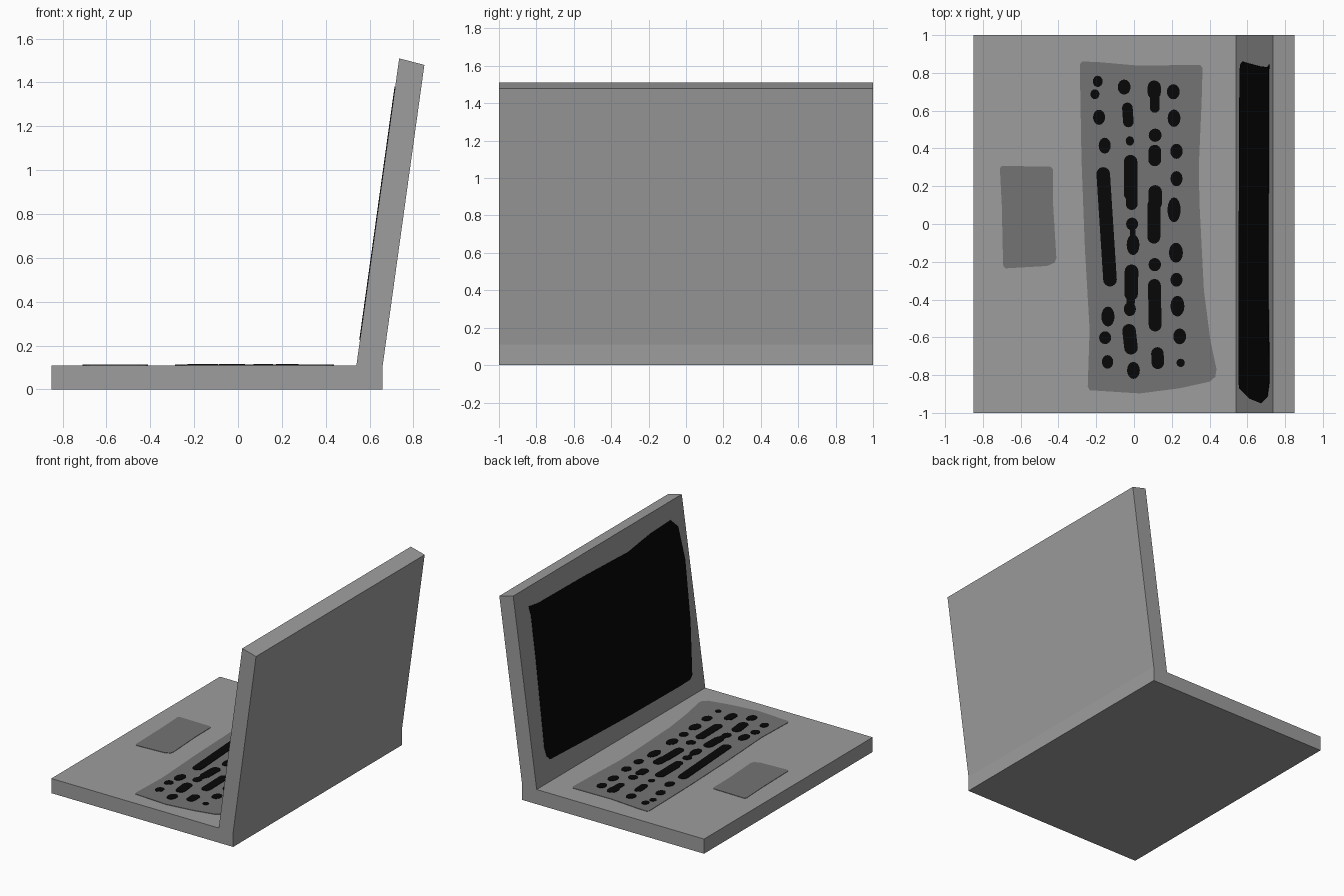
import bpy, bmesh, math
from mathutils import Vector


def material(name, value):
    m = bpy.data.materials.new(name)
    m.diffuse_color = (value, value, value, 1)
    return m


shell_grey = material("shell grey", 0.34)
panel_grey = material("panel grey", 0.175)
black = material("black", 0.002)


def add_prisms(name, outlines, mat, origin, u, v, low, high):
    """Extrude flat outlines, drawn in the u/v plane, along its normal."""
    origin, u, v = Vector(origin), Vector(u), Vector(v)
    n = u.cross(v).normalized()
    bm = bmesh.new()
    for pts in outlines:
        rings = [[bm.verts.new(origin + u * a + v * b + n * h) for a, b in pts]
                 for h in (low, high)]
        bm.faces.new(rings[0])
        bm.faces.new(rings[1])
        for i in range(len(pts)):
            j = (i + 1) % len(pts)
            bm.faces.new((rings[0][i], rings[0][j], rings[1][j], rings[1][i]))
    bmesh.ops.recalc_face_normals(bm, faces=bm.faces)
    mesh = bpy.data.meshes.new(name)
    bm.to_mesh(mesh)
    bm.free()
    mesh.materials.append(mat)
    ob = bpy.data.objects.new(name, mesh)
    bpy.context.collection.objects.link(ob)
    return ob


def capsule(x0, y0, x1, y1, rx, ry, steps=8):
    """Rounded key outline running from the upper point down to the lower."""
    pts = []
    for cx, cy, start in ((x0, y0, 0), (x1, y1, math.pi)):
        for i in range(steps + 1):
            t = start + math.pi * i / steps
            pts.append((cx + rx * math.cos(t), cy + ry * math.sin(t)))
    if (x0, y0) == (x1, y1):          # plain oval: drop the doubled points
        del pts[-1], pts[steps]
    return pts


# Shell: base and tilted lid in one side profile
profile = [(-0.85, 0), (0.66, 0), (0.66, 0.11), (0.85, 1.48),
           (0.735, 1.51), (0.54, 0.11), (-0.85, 0.11)]
add_prisms("laptop_shell", [profile], shell_grey,
           (0, 0, 0), (1, 0, 0), (0, 0, 1), -1, 1)

# Everything painted on the base lies in this plane
deck = ((0, 0, 0.11), (1, 0, 0), (0, 1, 0))

# Touchpad
touchpad = [(-.71, .295), (-.70, .308), (-.44, .303), (-.43, .29), (-.428, .1),
            (-.411, -.18), (-.42, -.205), (-.46, -.222), (-.68, -.235),
            (-.693, -.22), (-.70, .1)]
add_prisms("touchpad", [touchpad], panel_grey, *deck, -.001, .003)

# Keyboard panel with a wavy outline
keyboard = [(-.287, .845), (-.275, .86), (-.2, .858), (.03, .838), (.35, .843),
            (.363, .825), (.358, .65), (.343, .3), (.347, .1), (.37, -.35),
            (.405, -.62), (.437, -.77), (.43, -.81), (.40, -.835), (.24, -.87),
            (.03, -.897), (-.235, -.88), (-.245, -.86), (-.235, -.56),
            (-.26, -.13), (-.278, .34)]
add_prisms("keyboard_panel", [keyboard], panel_grey, *deck, -.001, .003)

# Single oval keys: x, y, half width, half length
ovals = [
    (-.192, .755, .026, .03), (-.207, .687, .024, .026), (-.185, .565, .032, .04),
    (-.155, .415, .032, .042), (-.138, -.49, .035, .053), (-.153, -.602, .032, .034),
    (-.14, -.73, .03, .036),
    (-.052, .725, .034, .04), (-.022, .44, .022, .025), (-.01, 0, .032, .034),
    (-.005, -.11, .034, .055), (-.022, -.45, .032, .038), (-.003, -.775, .034, .045),
    (.112, .47, .034, .035), (.11, -.215, .033, .035),
    (.208, .7, .034, .04), (.212, .56, .034, .046), (.225, .385, .033, .04),
    (.225, .24, .032, .04), (.212, .075, .035, .066), (.222, -.152, .037, .053),
    (.225, -.295, .032, .037), (.23, -.435, .037, .055), (.242, -.595, .034, .042),
    (.247, -.735, .022, .022),
]
# Long keys: start x, y, end x, y, half width
bars = [
    (-.163, .265, -.127, -.295, .036), (-.035, .615, -.03, .54, .028),
    (-.018, .33, -.018, .16, .036), (-.012, .2, -.012, .105, .031),
    (-.008, .0, -.006, -.1, .014), (-.013, -.25, -.015, -.37, .036),
    (-.015, -.37, -.02, -.45, .022),
    (-.026, -.565, -.016, -.655, .036), (.107, .725, .107, .695, .035),
    (.11, .7, .11, .615, .026), (.11, .385, .11, .34, .034),
    (.112, .17, .112, .11, .036), (.105, .1, .105, -.07, .034),
    (.108, -.325, .112, -.535, .034), (.124, -.685, .126, -.735, .033),
]
keys = [capsule(x, y, x, y, rx, ry) for x, y, rx, ry in ovals]
keys += [capsule(a, b, c, d, r, r) for a, b, c, d, r in bars]
add_prisms("keys", keys, black, *deck, .002, .006)

# Screen: outline given as fractions across (from the +y side) and up the lid
screen = [(.078, .905), (.133, .894), (.40, .890), (.664, .878), (.798, .902),
          (.92, .908), (.957, .857), (.974, .677), (.962, .372), (.935, .10),
          (.92, .084), (.863, .082), (.568, .086), (.333, .095), (.095, .107),
          (.078, .13), (.07, .18), (.082, .624), (.085, .856)]
add_prisms("screen", [screen], black,
           (0.54, 1, 0.11), (0, -2, 0), (.195, 0, 1.4), -.001, .003)
